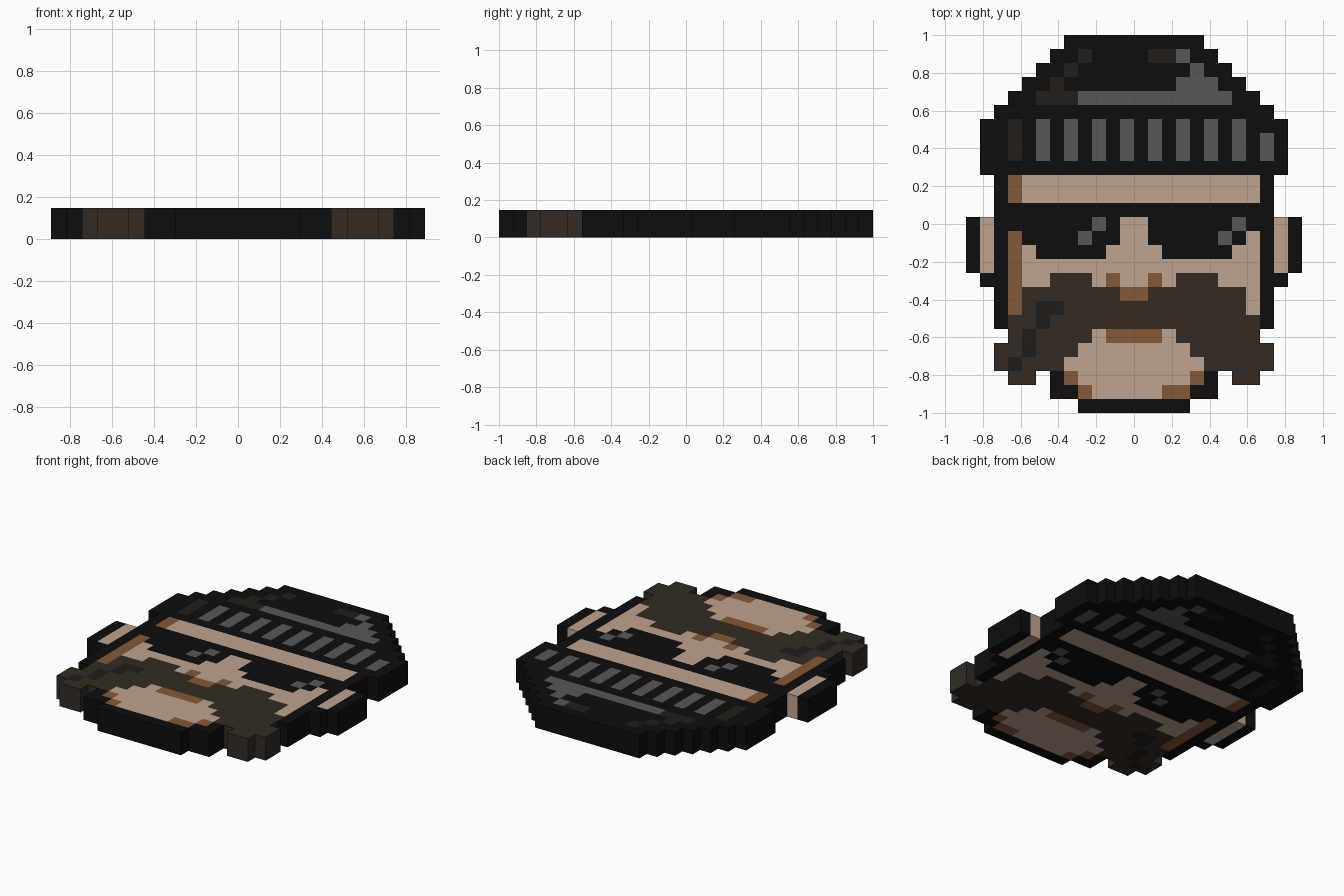
import bpy, bmesh

if "Cube" in bpy.data.objects:
    bpy.data.objects.remove(bpy.data.objects["Cube"])

COLS, ROWS = 24, 27
CELL = 2 / ROWS
THICK = 2 * CELL
COLORS = {
    "black": (13, 13, 13), "soot": (34, 29, 24), "grey": (87, 87, 87),
    "skin": (191, 164, 143), "tan": (133, 88, 54),
    "beard": (51, 43, 36), "beard_dark": (32, 28, 24),
}
NAMES = list(COLORS)


def linear(v):
    v /= 255
    return v / 12.92 if v <= 0.04045 else ((v + 0.055) / 1.055) ** 2.4


materials = []
for name, rgb in COLORS.items():
    m = bpy.data.materials.new(name)
    m.diffuse_color = (*[linear(v) for v in rgb], 1)
    m.use_nodes = True
    m.node_tree.nodes["Principled BSDF"].inputs["Base Color"].default_value = m.diffuse_color
    materials.append(m)

grid = {}  # (column, row) -> (part, colour); later strokes cover earlier ones


def paint(part, color, *rects, mirror=False):
    """Fill rectangles (first col, end col, first row, end row)."""
    for c0, c1, r0, r1 in rects:
        for r in range(r0, r1):
            for c in range(c0, c1):
                grid[c, r] = (part, color)
                if mirror:
                    grid[COLS - 1 - c, r] = (part, color)


# Dark head outline, ears and chin edge
paint("head_outline", "black", (2, 12, 10, 21), (0, 2, 13, 17), (1, 2, 17, 18),
      (6, 12, 24, 26), (8, 12, 26, 27), mirror=True)
paint("ears", "skin", (1, 2, 13, 17), mirror=True)

# Face with shaded left side
paint("face", "skin", (3, 21, 10, 12), (3, 21, 14, 20))
paint("face", "tan", (3, 4, 10, 12), (3, 4, 14, 20))

# Knitted cap: stepped dome and folded band
for r in range(6):
    paint("cap", "black", (7 - r, 12, r, r + 1), mirror=True)
paint("cap", "black", (1, 23, 6, 10))
paint("cap", "soot", (8, 9, 1, 2), (13, 15, 1, 2), (7, 8, 2, 3), (6, 7, 3, 4),
      (5, 8, 4, 5), (3, 4, 6, 9))
paint("cap", "grey", (15, 16, 1, 2), (16, 17, 2, 3), (15, 18, 3, 4), (8, 19, 4, 5),
      (21, 22, 7, 9))
for c in range(5, 20, 2):
    paint("cap", "grey", (c, c + 1, 6, 9))

# Sunglasses with glints
paint("sunglasses", "black", (3, 12, 12, 14), (4, 11, 14, 15), (5, 10, 15, 16), mirror=True)
for c in (9, 19):
    paint("sunglasses", "grey", (c, c + 1, 13, 14), (c - 1, c, 14, 15))

# Moustache
paint("moustache", "beard", (6, 9, 17, 18), (4, 12, 18, 20), (3, 12, 20, 22),
      (2, 8, 22, 23), (2, 7, 23, 24), (3, 5, 24, 25), mirror=True)
paint("moustache", "beard_dark", (5, 7, 19, 20), (5, 6, 20, 21), (4, 5, 21, 23), (3, 4, 23, 24))

# Nose
paint("nose", "skin", (11, 12, 13, 15), (10, 12, 15, 17), (11, 12, 17, 18), mirror=True)
paint("nose", "tan", (10, 11, 17, 18), (11, 12, 18, 19), mirror=True)

# Lip and chin
paint("chin", "skin", (9, 12, 21, 22), (8, 12, 22, 23), (7, 12, 23, 24),
      (8, 12, 24, 25), (9, 12, 25, 26), mirror=True)
paint("chin", "tan", (10, 14, 21, 22), (7, 8, 24, 25), (16, 17, 24, 25),
      (8, 9, 25, 26), (14, 16, 25, 26))

# Turn each part's cells into a slab, with walls only on the open silhouette
for part in sorted({p for p, _ in grid.values()}):
    bm = bmesh.new()
    cache = {}

    def vert(c, r, k):
        if (c, r, k) not in cache:
            cache[c, r, k] = bm.verts.new(((c - COLS / 2) * CELL, 1 - r * CELL, k * THICK))
        return cache[c, r, k]

    for (c, r), (owner, color) in grid.items():
        if owner != part:
            continue
        ring = [(c, r + 1), (c + 1, r + 1), (c + 1, r), (c, r)]
        quads = [[vert(*p, 1) for p in ring], [vert(*p, 0) for p in reversed(ring)]]
        for i, (dc, dr) in enumerate([(0, 1), (1, 0), (0, -1), (-1, 0)]):
            if (c + dc, r + dr) not in grid:
                a, b = ring[i], ring[(i + 1) % 4]
                quads.append([vert(*a, 0), vert(*b, 0), vert(*b, 1), vert(*a, 1)])
        for q in quads:
            bm.faces.new(q).material_index = NAMES.index(color)

    mesh = bpy.data.meshes.new(part)
    bm.to_mesh(mesh)
    bm.free()
    for m in materials:
        mesh.materials.append(m)
    bpy.context.collection.objects.link(bpy.data.objects.new(part, mesh))
